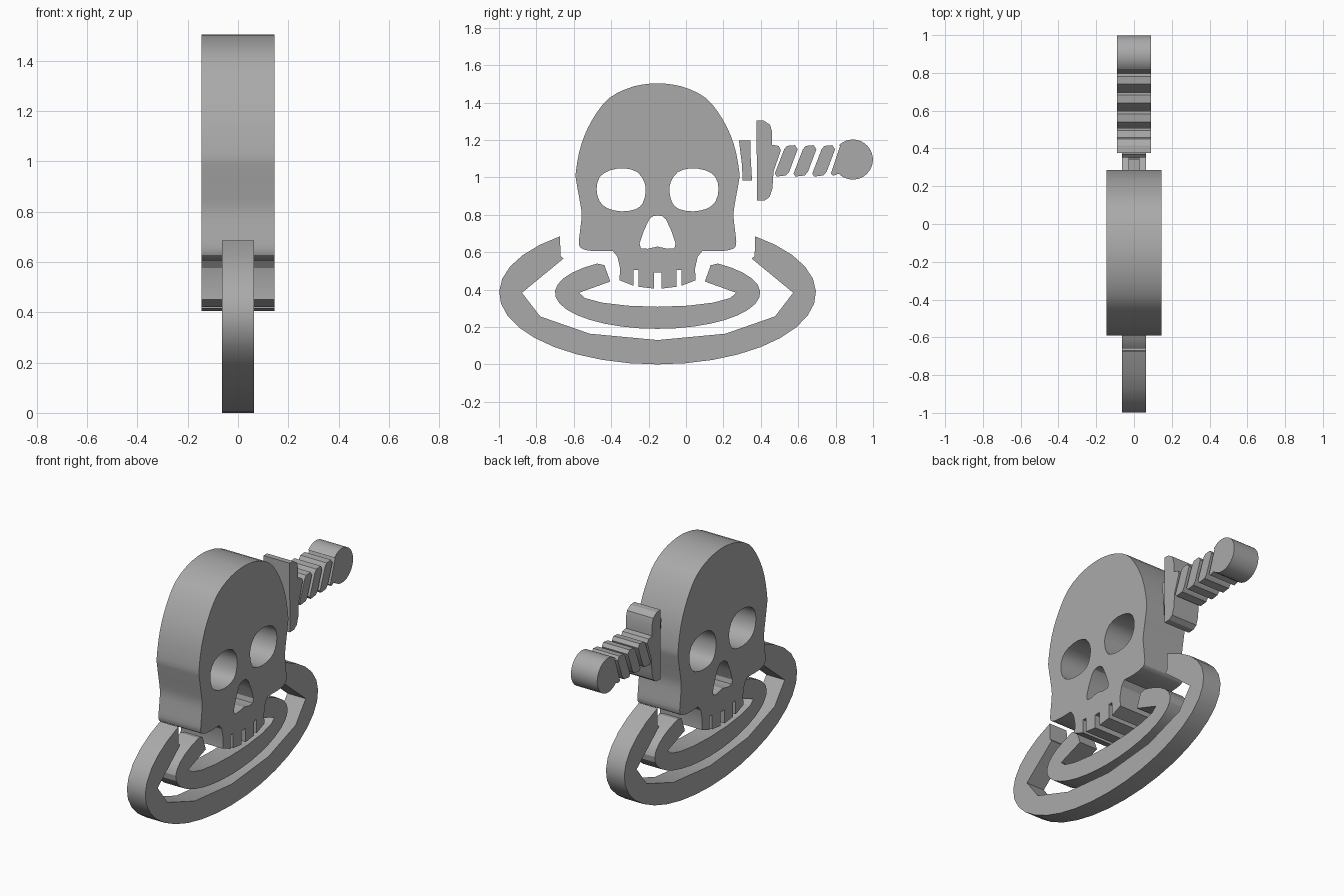
import bpy, bmesh, math
from mathutils import Euler, Vector

if "Cube" in bpy.data.objects:
    bpy.data.objects.remove(bpy.data.objects["Cube"], do_unlink=True)

grey = bpy.data.materials.new("plain grey")
grey.use_nodes = True
grey.diffuse_color = (0.4, 0.4, 0.4, 1)
grey.node_tree.nodes["Principled BSDF"].inputs["Base Color"].default_value = (0.4, 0.4, 0.4, 1)

MID = -0.152  # symmetry line of skull and rings in y


def plate(name, half_width, outlines):
    """Extrude (y, z) outlines along x; nested outlines become holes."""
    curve = bpy.data.curves.new(name, 'CURVE')
    curve.dimensions = '2D'
    curve.fill_mode = 'BOTH'
    curve.extrude = half_width
    for pts in outlines:
        s = curve.splines.new('POLY')
        s.points.add(len(pts) - 1)
        for p, (y, z) in zip(s.points, pts):
            p.co = (y, z, 0, 1)
        s.use_cyclic_u = True
    tmp = bpy.data.objects.new(name + "_curve", curve)
    bpy.context.collection.objects.link(tmp)
    dg = bpy.context.evaluated_depsgraph_get()
    mesh = bpy.data.meshes.new_from_object(tmp.evaluated_get(dg))
    bpy.data.objects.remove(tmp, do_unlink=True)
    mesh.transform(Euler((math.pi / 2, 0, math.pi / 2)).to_matrix().to_4x4())
    bm = bmesh.new()
    bm.from_mesh(mesh)
    bmesh.ops.remove_doubles(bm, verts=bm.verts, dist=0.0005)
    bmesh.ops.recalc_face_normals(bm, faces=bm.faces)
    bm.to_mesh(mesh)
    bm.free()
    mesh.materials.clear()
    mesh.materials.append(grey)
    mesh.name = name
    ob = bpy.data.objects.new(name, mesh)
    bpy.context.collection.objects.link(ob)
    bpy.ops.object.select_all(action='DESELECT')
    ob.select_set(True)
    bpy.context.view_layer.objects.active = ob
    bpy.ops.object.shade_smooth_by_angle(angle=math.radians(25))
    return ob


def smooth(pts, closed=False, n=3):
    """Catmull-Rom curve through the points."""
    P = [Vector(p) for p in pts]
    P = [P[-1]] + P + P[:2] if closed else [P[0]] + P + [P[-1]]
    out = []
    for a, b, c, d in zip(P, P[1:], P[2:], P[3:]):
        for i in range(n):
            t = i / n
            q = 0.5 * (2 * b + (c - a) * t + (2 * a - 5 * b + 4 * c - d) * t * t
                       + (3 * b - a - 3 * c + d) * t ** 3)
            out.append((q.x, q.y))
    return out if closed else out + [tuple(pts[-1])]


def side(pts, sign):
    return [(MID + sign * d, z) for d, z in pts]


def symmetric(half):
    """Half outline from the top centre down, mirrored to a full one."""
    back = [p for p in reversed(half) if p[0] > 0]
    return side(half, 1) + side(back, -1)


# Skull: cranium and cheek, jaw, then the teeth
cranium = smooth([(0, 1.503), (0.125, 1.487), (0.257, 1.425), (0.348, 1.31), (0.408, 1.176),
                  (0.437, 1.03), (0.433, 0.97), (0.417, 0.88), (0.406, 0.8), (0.415, 0.71),
                  (0.42, 0.64), (0.395, 0.615), (0.33, 0.605), (0.24, 0.607)])
cranium[1] = (cranium[1][0], 1.502)
jaw = [(0.214, 0.575), (0.2, 0.51), (0.204, 0.45), (0.128, 0.42), (0.128, 0.505),
       (0.102, 0.505), (0.102, 0.415), (0.02, 0.405), (0.02, 0.49)]
eye = smooth([(0.326, 0.936), (0.31, 1.0), (0.257, 1.037), (0.176, 1.048), (0.107, 1.027),
              (0.07, 0.973), (0.064, 0.92), (0.08, 0.861), (0.118, 0.829), (0.193, 0.818),
              (0.267, 0.834), (0.31, 0.872)], closed=True, n=2)
nose = [(0, 0.797), (0.025, 0.792), (0.045, 0.775), (0.075, 0.71), (0.096, 0.647),
        (0.09, 0.62), (0.053, 0.618), (0, 0.63)]
plate("skull", 0.145, [symmetric(cranium + jaw), side(eye, 1), side(eye, -1), symmetric(nose)])


# Open rings below the skull
def arc(ry, rz, start, steps):
    a0, a1 = math.radians(180 - start), math.radians(360 + start)
    angles = [a0] + [math.pi * (1 + i / steps) for i in range(steps + 1)] + [a1]
    return [(MID + ry * math.cos(a), 0.383 + rz * math.sin(a)) for a in angles]


def fine_arc(ry, rz, start, n=28):
    a0, span = math.radians(180 - start), math.radians(180 + 2 * start)
    return [(MID + ry * math.cos(a0 + span * i / n), 0.383 + rz * math.sin(a0 + span * i / n))
            for i in range(n + 1)]


notch = [(0.519, 0.58)]
plate("outer_ring", 0.063, [fine_arc(0.847, 0.383, 52) + side(notch, 1)
                            + arc(0.725, 0.253, 46, 6)[::-1] + side(notch, -1)])
tip = [(0.284, 0.53)]
plate("inner_ring", 0.063, [fine_arc(0.549, 0.193, 54) + side(tip, 1)
                            + arc(0.42, 0.075, 53, 8)[::-1] + side(tip, -1)])

# Dagger: blade stub, guard, slanted grip wraps, pommel
plate("blade", 0.03, [[(0.283, 1.198), (0.345, 1.198), (0.345, 1.12), (0.353, 0.984),
                       (0.302, 0.984), (0.3, 1.06)]])
plate("guard", 0.09, [[(0.377, 1.305), (0.415, 1.303), (0.45, 1.28), (0.461, 1.24),
                       (0.461, 1.174), (0.495, 1.168), (0.507, 1.145), (0.468, 1.03),
                       (0.462, 0.94), (0.447, 0.895), (0.42, 0.876), (0.38, 0.875)]])
for i in range(3):
    l, r = 0.525 + 0.1 * i, 0.597 + 0.1 * i
    plate("grip_wrap_%d" % (i + 1), 0.09,
          [[(l, 1.15), (l + 0.015, 1.168), (r - 0.015, 1.172), (r, 1.15), (r - 0.045, 1.03),
            (r - 0.062, 1.01), (l - 0.04, 1.004), (l - 0.05, 1.02)]])
rim = [(0.892 + 0.107 * math.cos(a), 1.095 + 0.107 * math.sin(a))
       for a in (math.radians(-135 + 270 * i / 27) for i in range(28))]
plate("pommel", 0.09, [rim + [(0.825, 1.17), (0.775, 1.02), (0.785, 1.008)]])
